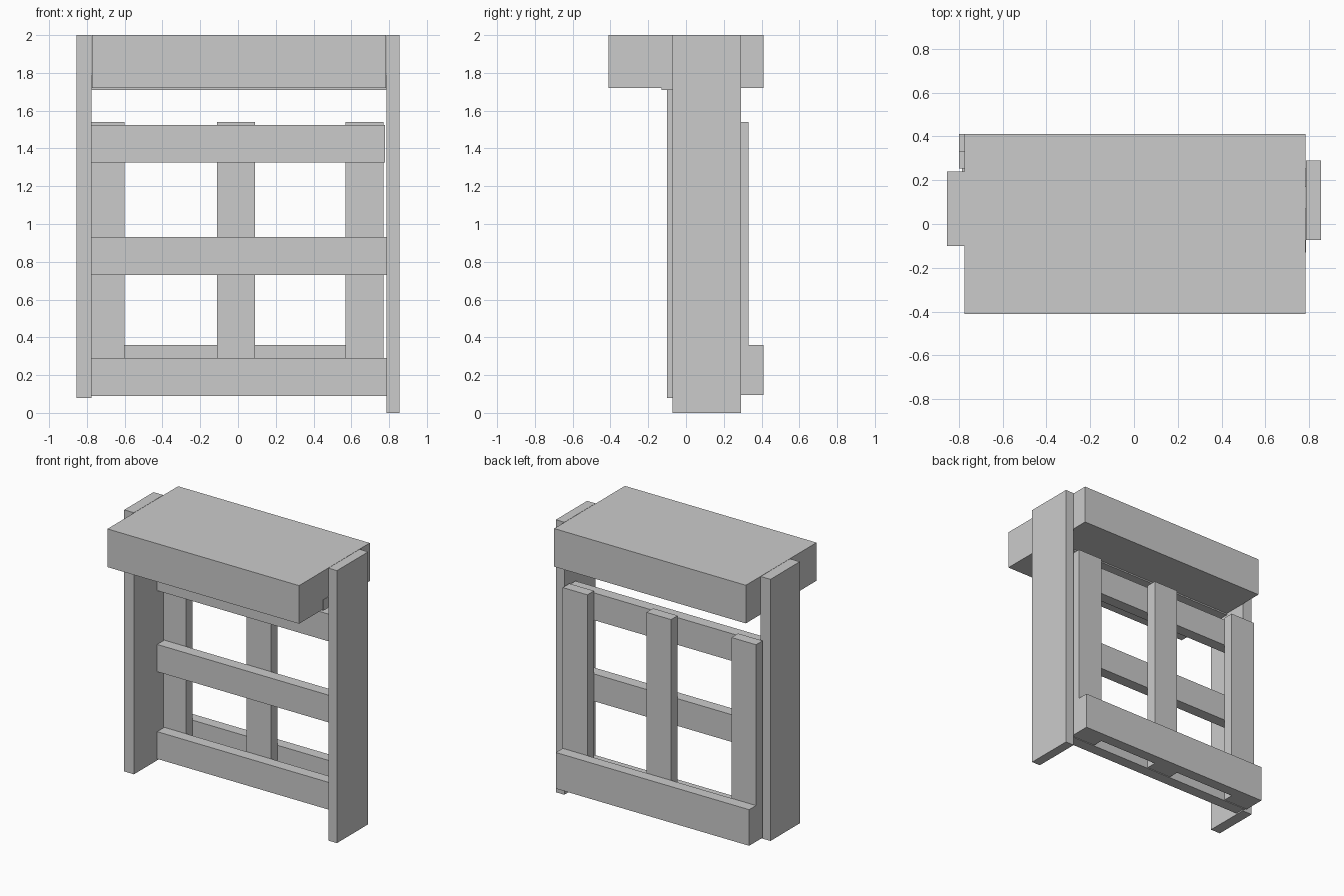
import bpy
import bmesh

if "Cube" in bpy.data.objects:
    bpy.data.objects.remove(bpy.data.objects["Cube"])


def box(name, x, y, z):
    """Axis-aligned board given its (min, max) extents."""
    bm = bmesh.new()
    bmesh.ops.create_cube(bm, size=1)
    for v in bm.verts:
        v.co = [lo + (c + 0.5) * (hi - lo) for c, (lo, hi) in zip(v.co, (x, y, z))]
    mesh = bpy.data.meshes.new(name)
    bm.to_mesh(mesh)
    bm.free()
    obj = bpy.data.objects.new(name, mesh)
    bpy.context.collection.objects.link(obj)
    return obj


# Thick top block and the support board just showing beneath it
box("top_block", (-0.773, 0.783), (-0.41, 0.41), (1.72, 2.0))
box("top_support", (-0.775, 0.785), (-0.13, 0.07), (1.71, 1.79))

# Side posts, slightly misaligned
box("left_post", (-0.854, -0.775), (-0.10, 0.24), (0.08, 2.0))
box("right_post", (0.785, 0.854), (-0.072, 0.29), (0.0, 2.0))

# Horizontal rails between the posts
for i, (z0, z1, x1) in enumerate([(0.09, 0.29, 0.785), (0.73, 0.93, 0.785), (1.325, 1.525, 0.778)]):
    box(f"rail_{i + 1}", (-0.785, x1), (0.17, 0.253), (z0, z1))

# Upright slats behind the rails
for i, x0 in enumerate((-0.80, -0.11, 0.57)):
    box(f"slat_{i + 1}", (x0, x0 + 0.20), (0.253, 0.33), (0.095, 1.54))

# Kick board at the back
box("back_board", (-0.80, 0.77), (0.33, 0.41), (0.095, 0.36))
